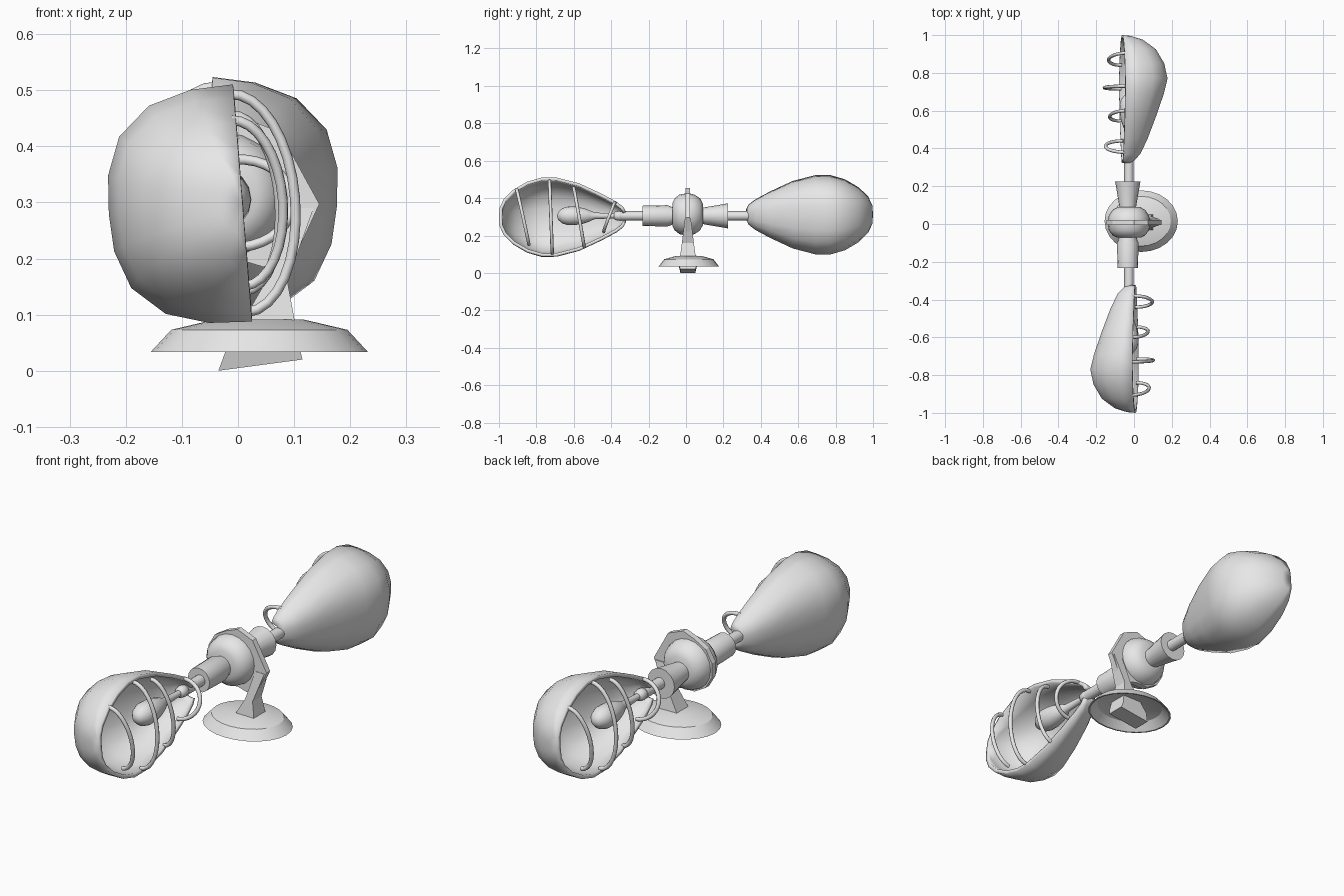
import bpy, bmesh, math
from mathutils import Matrix, Vector

if "Cube" in bpy.data.objects:
    bpy.data.objects.remove(bpy.data.objects["Cube"])

AXIS_X = -0.027          # x of the arm axis
grey = bpy.data.materials.new("light grey")
grey.diffuse_color = (0.8, 0.8, 0.8, 1)
grey.use_nodes = True
grey.node_tree.nodes["Principled BSDF"].inputs["Base Color"].default_value = grey.diffuse_color


def finish(ob, angle=40):
    """Shared material and smooth shading with sharp edges kept."""
    ob.data.materials.clear()
    ob.data.materials.append(grey)
    bpy.ops.object.select_all(action='DESELECT')
    ob.select_set(True)
    bpy.context.view_layer.objects.active = ob
    bpy.ops.object.shade_smooth_by_angle(angle=math.radians(angle))
    return ob


def to_object(name, bm, matrix=Matrix(), angle=40):
    bmesh.ops.remove_doubles(bm, verts=bm.verts, dist=1e-5)
    bmesh.ops.recalc_face_normals(bm, faces=bm.faces)
    bm.transform(matrix)
    me = bpy.data.meshes.new(name)
    bm.to_mesh(me)
    bm.free()
    ob = bpy.data.objects.new(name, me)
    bpy.context.collection.objects.link(ob)
    return finish(ob, angle)


def revolve(name, profile, matrix, segs=20, angle=40):
    """Turn (position, radius) pairs around the local y axis."""
    bm = bmesh.new()
    rings = []
    for y, r in profile:
        rings.append([bm.verts.new((r * math.cos(2 * math.pi * i / segs), y,
                                    r * math.sin(2 * math.pi * i / segs)))
                      for i in range(segs)])
    for a, b in zip(rings, rings[1:]):
        for i in range(segs):
            j = (i + 1) % segs
            bm.faces.new((a[i], a[j], b[j], b[i]))
    return to_object(name, bm, matrix, angle)


def half_shell(name, profile, matrix, segs=10, power=2.7):
    """Half of a slightly squared form, open towards local +x.
    Profile rows are (position, half height, depth)."""
    bm = bmesh.new()
    rings = []
    for y, h, d in profile:
        ring = []
        for i in range(segs + 1):
            t = math.pi * i / segs
            c, s = math.cos(t), math.sin(t)
            k = (abs(c) ** power + abs(s) ** power) ** (-1 / power)
            ring.append(bm.verts.new((-k * d * s, y, k * h * c)))
        rings.append(ring)
    for a, b in zip(rings, rings[1:]):
        for i in range(segs):
            bm.faces.new((a[i], a[i + 1], b[i + 1], b[i]))
    bmesh.ops.remove_doubles(bm, verts=bm.verts, dist=1e-5)
    bmesh.ops.recalc_face_normals(bm, faces=bm.faces)
    # keep normals pointing outward so the wall grows inward
    if sum(f.normal.x * f.calc_area() for f in bm.faces) > 0:
        bmesh.ops.reverse_faces(bm, faces=bm.faces)
    me = bpy.data.meshes.new(name)
    bm.to_mesh(me)
    bm.free()
    me.transform(matrix)
    ob = bpy.data.objects.new(name, me)
    bpy.context.collection.objects.link(ob)
    mod = ob.modifiers.new("wall", 'SOLIDIFY')
    mod.thickness = 0.017
    mod.offset = -1
    return finish(ob, 50)


def wire(name, points, radius, matrix):
    cu = bpy.data.curves.new(name, 'CURVE')
    cu.dimensions = '3D'
    cu.bevel_depth = radius
    cu.bevel_resolution = 2
    cu.use_fill_caps = True
    sp = cu.splines.new('POLY')
    sp.points.add(len(points) - 1)
    for p, co in zip(sp.points, points):
        p.co = (*(matrix @ Vector(co)), 1)
    ob = bpy.data.objects.new(name, cu)
    bpy.context.collection.objects.link(ob)
    bpy.ops.object.select_all(action='DESELECT')
    ob.select_set(True)
    bpy.context.view_layer.objects.active = ob
    bpy.ops.object.convert(target='MESH')
    return finish(bpy.context.view_layer.objects.active, 50)


SHELL = [(-1.0, 0, 0), (-0.996, 0.05, 0.045), (-0.975, 0.095, 0.11),
         (-0.925, 0.145, 0.178), (-0.85, 0.189, 0.222), (-0.77, 0.212, 0.239),
         (-0.69, 0.211, 0.219), (-0.57, 0.180, 0.178), (-0.45, 0.124, 0.133),
         (-0.37, 0.081, 0.095), (-0.335, 0.054, 0.062), (-0.322, 0.03, 0.04)]
BULB = [(-0.69, 0), (-0.683, 0.022), (-0.66, 0.041), (-0.63, 0.05),
        (-0.59, 0.049), (-0.55, 0.042), (-0.515, 0.03), (-0.49, 0.018),
        (-0.385, 0.013), (-0.38, 0.022), (-0.36, 0.026), (-0.335, 0.022), (-0.32, 0)]
# guard hoops: y at top, y at bottom, half height, reach
HOOPS = [(-0.905, -0.84, 0.148, 0.08), (-0.73, -0.715, 0.195, 0.102),
         (-0.60, -0.545, 0.157, 0.074), (-0.38, -0.44, 0.078, 0.097)]

# two lamp heads, the rear one turned half round
for label, turn, z in (("front", 0, 0.299), ("rear", math.pi, 0.312)):
    arm = Matrix.Translation((AXIS_X, 0, 0.305)) @ Matrix.Rotation(turn, 4, 'Z')
    head = (Matrix.Translation((AXIS_X, 0, z)) @ Matrix.Rotation(turn, 4, 'Z')
            @ Matrix.Translation((0.035, 0, 0)) @ Matrix.Rotation(-0.08, 4, 'Y'))
    half_shell(label + "_shade", SHELL, head)
    revolve(label + "_bulb", BULB, arm, 16, 50)
    revolve(label + "_stem", [(-0.345, 0), (-0.345, 0.025), (-0.15, 0.025), (-0.15, 0)], arm, 16)
    for n, (y0, y1, h, reach) in enumerate(HOOPS):
        pts = []
        for i in range(17):
            t = math.pi * i / 16
            pts.append((reach * math.sin(t) - 0.008,
                        (y0 + y1) / 2 + (y0 - y1) / 2 * math.cos(t), h * math.cos(t)))
        wire(f"{label}_guard_hoop_{n + 1}", pts, 0.009, head)

# swivel collars
mid = Matrix.Translation((AXIS_X - 0.006, 0, 0.305))
revolve("front_collar", [(-0.232, 0), (-0.232, 0.054), (-0.10, 0.057),
                         (-0.07, 0.046), (-0.05, 0.046), (-0.05, 0)], mid, 16, 30)
revolve("rear_collar", [(0.05, 0), (0.05, 0.044), (0.09, 0.044),
                        (0.225, 0.067), (0.225, 0)], mid, 16, 30)

# domed hub
revolve("hub", [(-0.072, 0), (-0.072, 0.062), (-0.06, 0.086), (-0.035, 0.106),
                (0.01, 0.114), (0.045, 0.106), (0.075, 0.086), (0.09, 0.058),
                (0.09, 0)], Matrix.Translation((AXIS_X, 0, 0.313)), 20, 35)

# angular bracket plate around the hub
bm = bmesh.new()
outline = [(0.0, 0.455), (0.075, 0.425), (0.145, 0.297), (0.098, 0.195), (0.045, 0.185)]
for i in range(7):
    t = math.radians(-75 - i * 30)
    outline.append((AXIS_X + 0.122 * math.cos(t), 0.315 + 0.122 * math.sin(t)))
face = bm.faces.new([bm.verts.new((x, -0.004, z)) for x, z in outline])
new = bmesh.ops.extrude_face_region(bm, geom=[face])["geom"]
bmesh.ops.translate(bm, vec=(0, 0.026, 0),
                    verts=[v for v in new if isinstance(v, bmesh.types.BMVert)])
to_object("bracket_plate", bm, angle=20)

# tapered leg passing through the base: x0, x1, half depth, z0, z1
bm = bmesh.new()
levels = [(-0.035, 0.115, 0.040, 0.0, 0.02), (-0.022, 0.11, 0.048, 0.035, 0.04),
          (0.05, 0.088, 0.032, 0.16, 0.16), (0.09, 0.135, 0.016, 0.29, 0.29)]
rings = [[bm.verts.new(p) for p in ((x0, 0.01 - d, z0), (x1, 0.01 - d, z1),
                                    (x1, 0.01 + d, z1), (x0, 0.01 + d, z0))]
         for x0, x1, d, z0, z1 in levels]
for a, b in zip(rings, rings[1:]):
    for i in range(4):
        bm.faces.new((a[i], a[(i + 1) % 4], b[(i + 1) % 4], b[i]))
bm.faces.new(rings[0])
bm.faces.new(rings[-1])
to_object("leg", bm, angle=20)

# hollow oval base
revolve("base", [(0.093, 0), (0.091, 0.08), (0.073, 0.157), (0.033, 0.194),
                 (0.033, 0.187), (0.066, 0.152), (0.083, 0.08), (0.085, 0)],
        Matrix.Translation((0.038, 0.015, 0)) @ Matrix.Diagonal((1, 0.84, 1, 1))
        @ Matrix.Rotation(math.pi / 2, 4, 'X'), 24, 25)
